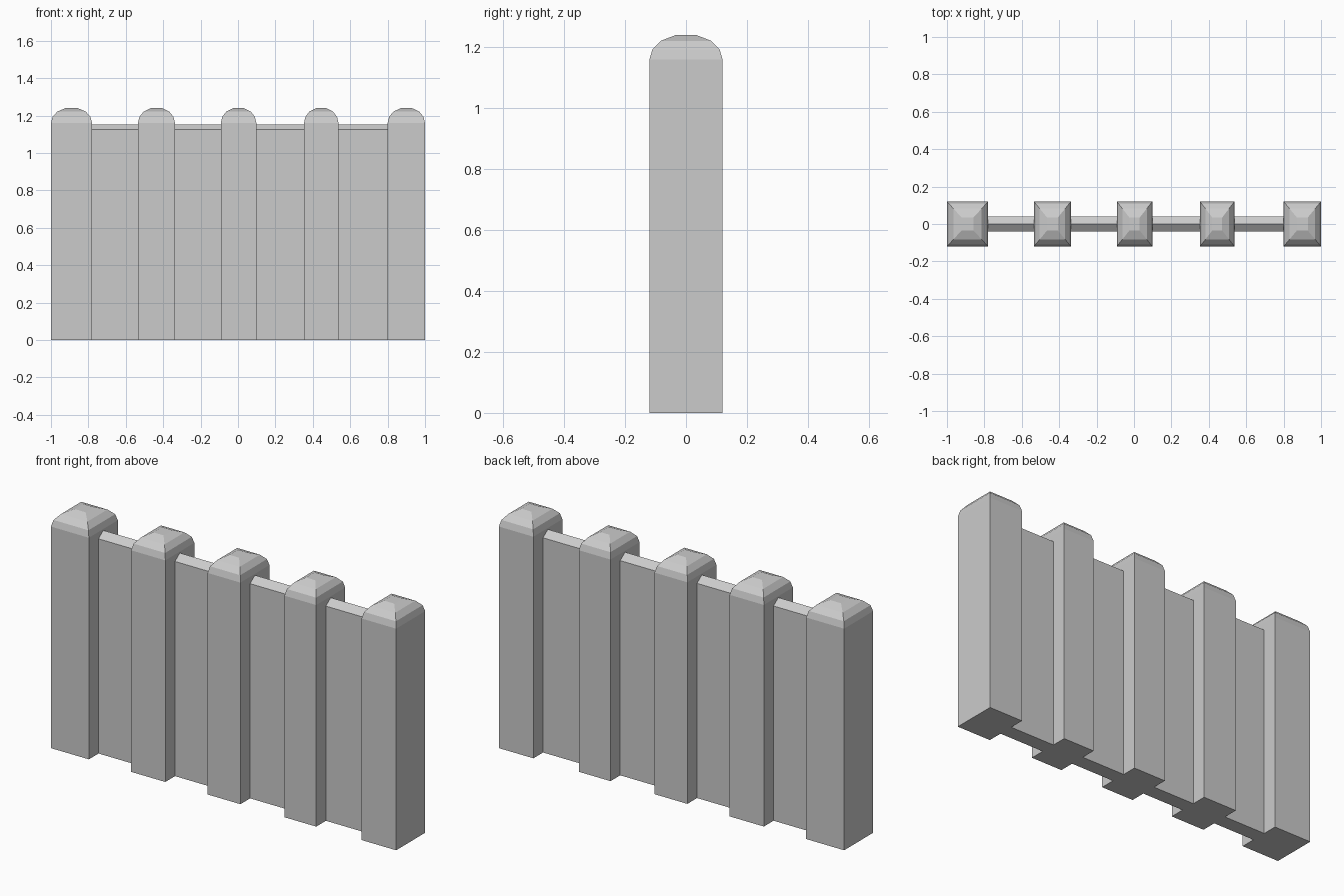
import bpy
import bmesh

if "Cube" in bpy.data.objects:
    bpy.data.objects.remove(bpy.data.objects["Cube"])

POST_HALF_DEPTH = 0.12
POSTS = [(-1.0, -0.78), (-0.535, -0.337), (-0.092, 0.098), (0.353, 0.537), (0.80, 1.0)]
# scale of the rectangular section and its height, from foot to flat crown
RINGS = [(1.0, 0.0), (1.0, 1.16), (0.92, 1.193), (0.69, 1.221), (0.29, 1.24)]


def loft(name, sections):
    """Skin a stack of equal-sized closed sections and cap both ends."""
    bm = bmesh.new()
    rings = [[bm.verts.new(p) for p in s] for s in sections]
    n = len(rings[0])
    for a, b in zip(rings, rings[1:]):
        for i in range(n):
            j = (i + 1) % n
            bm.faces.new((a[i], a[j], b[j], b[i]))
    bm.faces.new(rings[0][::-1])
    bm.faces.new(rings[-1])
    bmesh.ops.recalc_face_normals(bm, faces=bm.faces)
    mesh = bpy.data.meshes.new(name)
    bm.to_mesh(mesh)
    bm.free()
    obj = bpy.data.objects.new(name, mesh)
    bpy.context.collection.objects.link(obj)
    return obj


# posts with faceted domed tops
for k, (x0, x1) in enumerate(POSTS, 1):
    cx, hx = (x0 + x1) / 2, (x1 - x0) / 2
    loft(f"post_{k}", [
        [(cx + sx * hx * s, sy * POST_HALF_DEPTH * s, z)
         for sx, sy in ((-1, -1), (1, -1), (1, 1), (-1, 1))]
        for s, z in RINGS])

# thin infill panels with a ridged top edge, one per gap
PANEL = [(-0.04, 0), (0.04, 0), (0.04, 1.124), (0, 1.153), (-0.04, 1.124)]
for k, (left, right) in enumerate(zip(POSTS, POSTS[1:]), 1):
    loft(f"panel_{k}", [[(x, y, z) for y, z in PANEL] for x in (left[1], right[0])])
